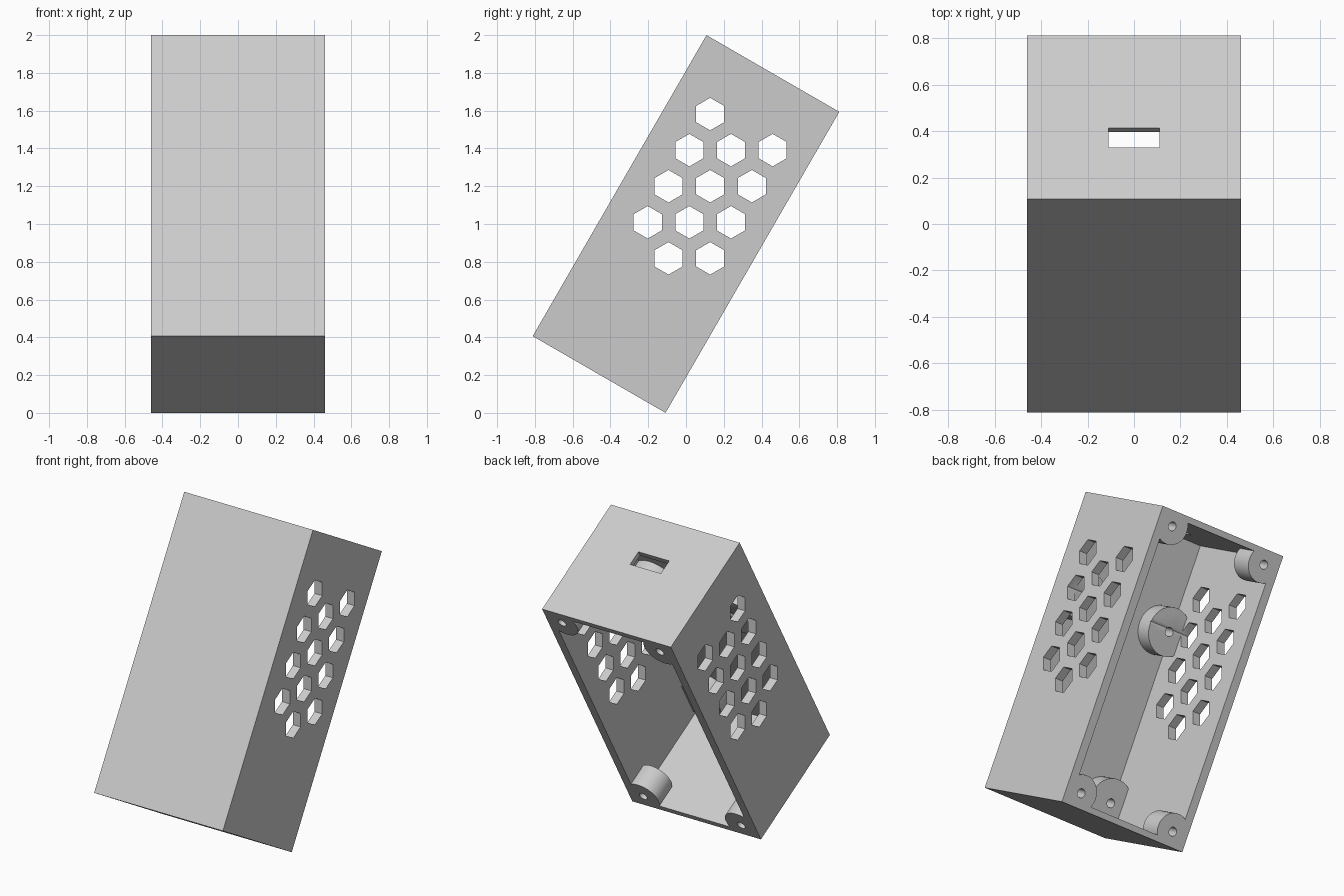
import bpy
import bmesh
from math import radians
from mathutils import Matrix, Vector

if "Cube" in bpy.data.objects:
    bpy.data.objects.remove(bpy.data.objects["Cube"], do_unlink=True)

# Outer half sizes, wall thicknesses and lean
HX, HY, HZ = 0.46, 0.406, 0.92
SIDE, WALL = 0.055, 0.037
LEAN = Matrix.Translation((0, 0, 1)) @ Matrix.Rotation(radians(-30), 4, "X")
ALONG_X = Matrix(((0, 0, 1, 0), (1, 0, 0, 0), (0, 1, 0, 0), (0, 0, 0, 1)))
ALONG_Y = ALONG_X @ ALONG_X

plastic = bpy.data.materials.new("light_grey_plastic")
plastic.use_nodes = True
grey = (0.6, 0.6, 0.6, 1)
plastic.diffuse_color = grey
plastic.node_tree.nodes["Principled BSDF"].inputs["Base Color"].default_value = grey


def add_box(bm, low, high):
    low, high = Vector(low), Vector(high)
    size = Matrix.Diagonal((*(high - low), 1))
    bmesh.ops.create_cube(bm, size=1, matrix=Matrix.Translation((low + high) / 2) @ size)


def add_prism(bm, place, radius, length, sides):
    bmesh.ops.create_cone(bm, cap_ends=True, segments=sides, radius1=radius,
                          radius2=radius, depth=length, matrix=place)


def add_post(bm, x, z, y0, y1, radius):
    place = Matrix.Translation((x, (y0 + y1) / 2, z)) @ ALONG_Y
    add_prism(bm, place, radius, y1 - y0, 48)


def make(name, bm):
    mesh = bpy.data.meshes.new(name)
    bm.to_mesh(mesh)
    bm.free()
    mesh.materials.append(plastic)
    obj = bpy.data.objects.new(name, mesh)
    bpy.context.collection.objects.link(obj)
    return obj


def cut(target, cutter):
    cutter.hide_render = True
    mod = target.modifiers.new(cutter.name, "BOOLEAN")
    mod.operation = "DIFFERENCE"
    mod.solver = "EXACT"
    mod.object = cutter
    bpy.context.view_layer.objects.active = target
    bpy.ops.object.modifier_apply(modifier=mod.name)
    bpy.data.objects.remove(cutter, do_unlink=True)


# Solid case
bm = bmesh.new()
add_box(bm, (-HX, -HY, -HZ), (HX, HY, HZ))
case = make("sensor_case", bm)

# Inner space, open at the back
bm = bmesh.new()
add_box(bm, (SIDE - HX, WALL - HY, WALL - HZ), (HX - SIDE, HY + 0.1, HZ - WALL))
cavity = make("cavity", bm)

# Corner screw posts and board standoffs are left standing inside the cavity
corners = [(x, z) for x in (-0.35, 0.35) for z in (-0.83, 0.83)]
mounts = [(x, z) for x in (-0.32, 0.32) for z in (-0.735, 0.33)]
STANDOFF_TOP = WALL - HY + 0.11
bm = bmesh.new()
for x, z in corners:
    add_post(bm, x, z, HY - 0.15, HY + 0.3, 0.11)
for x, z in mounts:
    add_post(bm, x, z, -HY - 0.2, STANDOFF_TOP, 0.147)
cut(cavity, make("posts", bm))
cut(case, cavity)

# Screw holes
bm = bmesh.new()
for x, z in corners:
    add_post(bm, x, z, HY - 0.13, HY + 0.1, 0.027)
for x, z in mounts:
    add_post(bm, x, z, STANDOFF_TOP - 0.1, STANDOFF_TOP + 0.05, 0.027)
cut(case, make("screw_holes", bm))

# Hexagonal vents through both sides, upright while the case leans
PITCH = 0.2205
rows = {2: [0], 1: [-0.5, 0.5, 1.5], 0: [-1, 0, 1], -1: [-1.5, -0.5, 0.5], -2: [-1, 0]}
bm = bmesh.new()
for row, columns in rows.items():
    for column in columns:
        centre = (0, 0.128 + column * PITCH, 1.2 + row * PITCH * 0.866)
        place = LEAN.inverted() @ Matrix.Translation(centre) @ ALONG_X
        add_prism(bm, place, 0.086, 2 * HX + 0.2, 6)
cut(case, make("vents", bm))

# Cable slot in the top
bm = bmesh.new()
add_box(bm, (-0.11, -0.152, HZ - 0.1), (0.11, -0.054, HZ + 0.1))
cut(case, make("slot", bm))

# Lean the case and smooth its round parts
case.matrix_world = LEAN
bpy.ops.object.select_all(action="DESELECT")
case.select_set(True)
bpy.context.view_layer.objects.active = case
bpy.ops.object.shade_smooth_by_angle(angle=radians(30))
